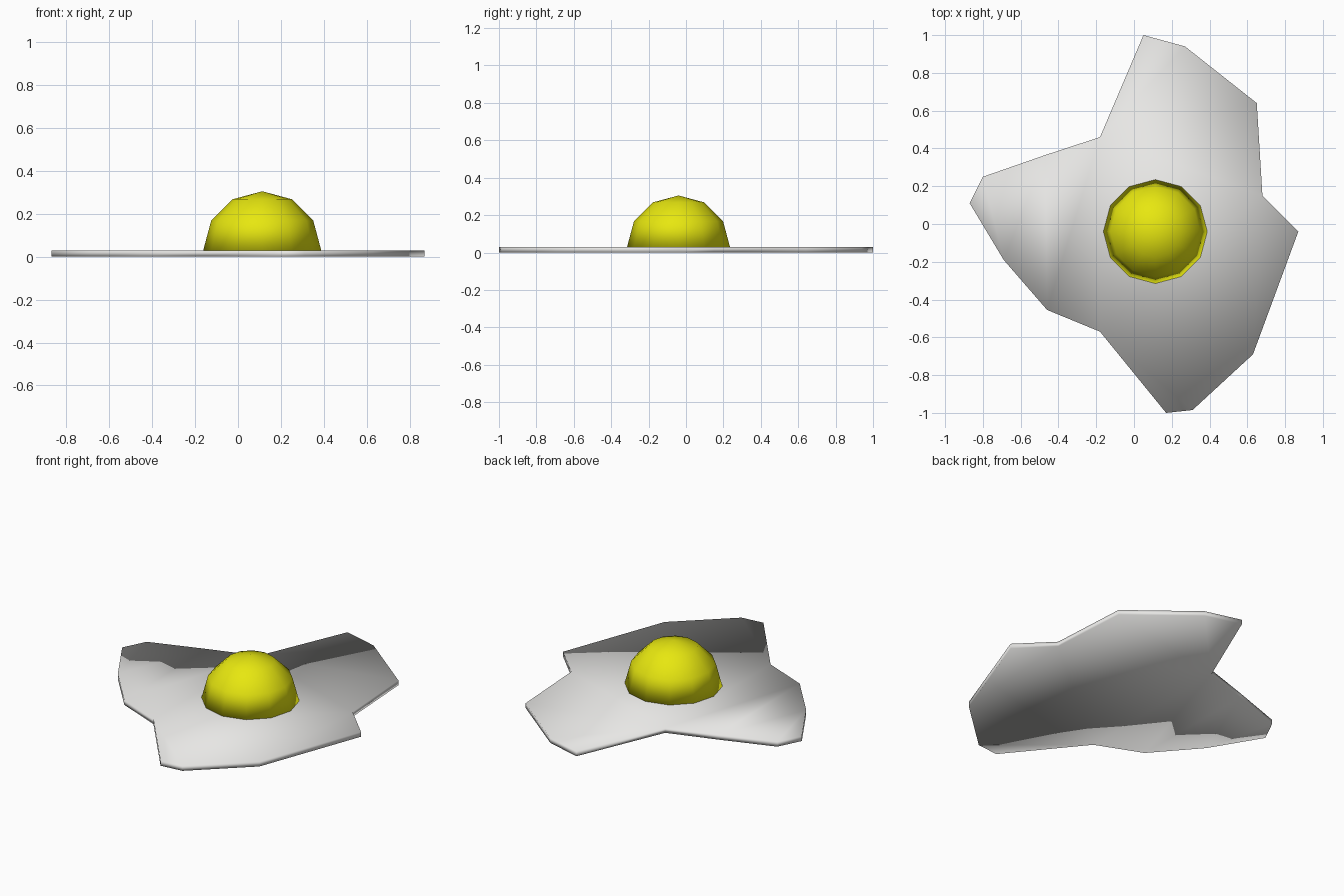
import bpy, bmesh, math

if "Cube" in bpy.data.objects:
    bpy.data.objects.remove(bpy.data.objects["Cube"])


def material(name, rgb):
    m = bpy.data.materials.new(name)
    m.diffuse_color = (*rgb, 1)
    m.use_nodes = True
    m.node_tree.nodes["Principled BSDF"].inputs["Base Color"].default_value = m.diffuse_color
    return m


def make_object(name, bm, mat):
    bmesh.ops.recalc_face_normals(bm, faces=bm.faces)
    for f in bm.faces:
        f.smooth = True
    mesh = bpy.data.meshes.new(name)
    bm.to_mesh(mesh)
    bm.free()
    mesh.materials.append(mat)
    obj = bpy.data.objects.new(name, mesh)
    bpy.context.collection.objects.link(obj)
    return obj


THICK = 0.03

# Egg white: irregular outline extruded into a thin slab, shaded smooth
outline = [(0.05, 1.0), (-0.18, 0.46), (-0.47, 0.365), (-0.80, 0.25),
           (-0.87, 0.11), (-0.69, -0.19), (-0.46, -0.455), (-0.18, -0.57),
           (0.17, -1.0), (0.31, -0.985), (0.63, -0.69), (0.87, -0.04),
           (0.68, 0.15), (0.65, 0.64), (0.27, 0.94)]
bm = bmesh.new()
base = bm.faces.new([bm.verts.new((x, y, 0)) for x, y in outline])
ext = bmesh.ops.extrude_face_region(bm, geom=[base], use_keep_orig=True)
for v in ext["geom"]:
    if isinstance(v, bmesh.types.BMVert):
        v.co.z = THICK
bmesh.ops.triangulate(bm, faces=[f for f in bm.faces if len(f.verts) > 4])
make_object("egg_white", bm, material("white", (0.8, 0.795, 0.78)))

# Yolk: twelve-sided half sphere resting on the white
R, SIDES, CX, CY = 0.275, 12, 0.113, -0.04
bm = bmesh.new()
rings = []
for lat in (0, 30, 60):
    r, z = R * math.cos(math.radians(lat)), R * math.sin(math.radians(lat))
    rings.append([bm.verts.new((CX + r * math.cos(math.tau * i / SIDES),
                                CY + r * math.sin(math.tau * i / SIDES),
                                THICK + z)) for i in range(SIDES)])
top = bm.verts.new((CX, CY, THICK + R))
for i in range(SIDES):
    j = (i + 1) % SIDES
    for lo, hi in zip(rings, rings[1:]):
        bm.faces.new((lo[i], lo[j], hi[j], hi[i]))
    bm.faces.new((rings[-1][i], rings[-1][j], top))
bm.faces.new(rings[0][::-1])
make_object("yolk", bm, material("yolk yellow", (0.8, 0.8, 0.005)))
